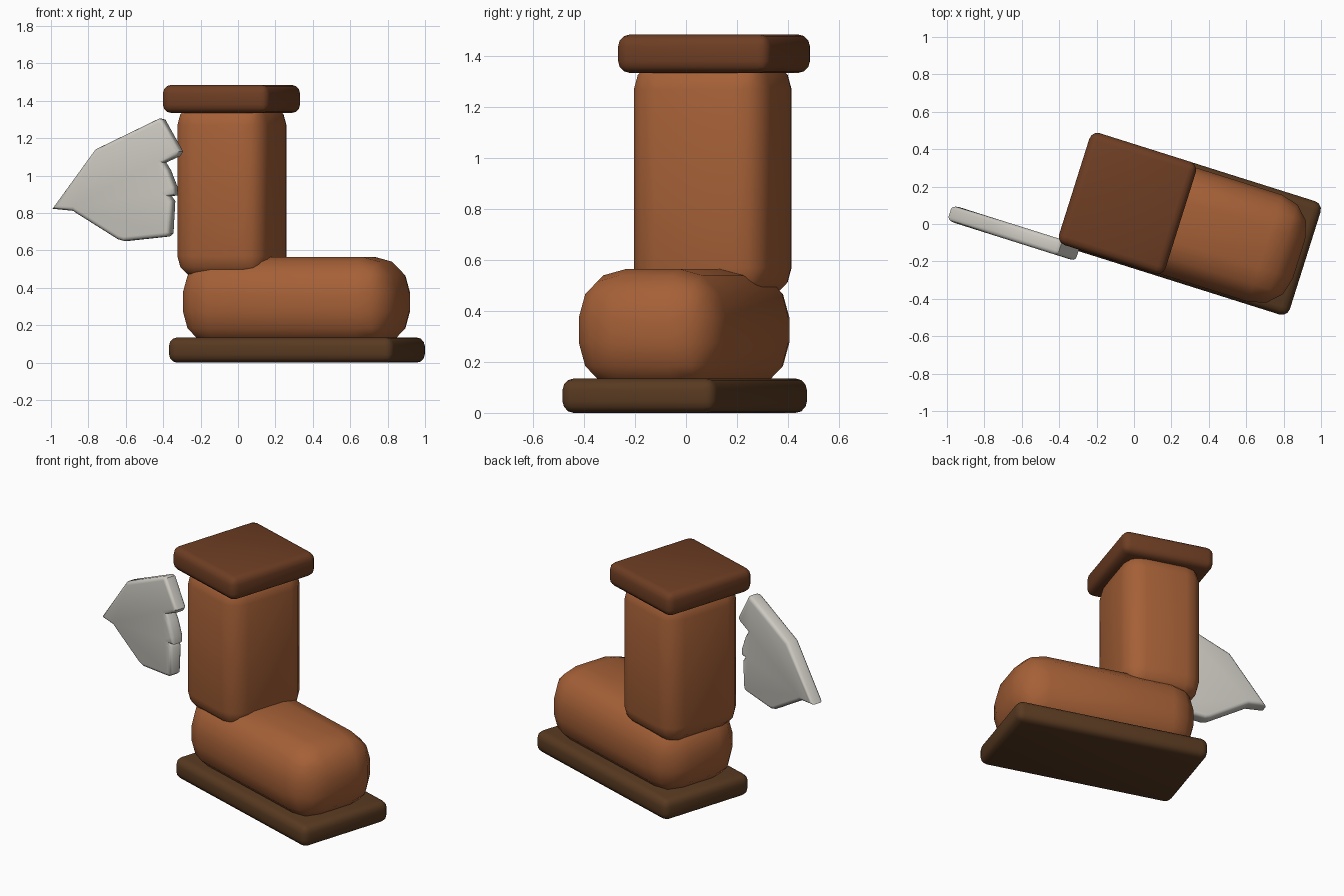
import bpy, bmesh, math
from mathutils import Matrix

if "Cube" in bpy.data.objects:
    bpy.data.objects.remove(bpy.data.objects["Cube"])

TURN = math.radians(-17.5)   # whole boot is turned about z


def material(name, rgb):
    m = bpy.data.materials.new(name)
    m.diffuse_color = (*rgb, 1)
    m.use_nodes = True
    m.node_tree.nodes["Principled BSDF"].inputs["Base Color"].default_value = m.diffuse_color
    return m


LEATHER = material("tan leather", (0.376, 0.117, 0.038))
CUFF = material("brown cuff", (0.156, 0.048, 0.017))
SOLE = material("dark sole", (0.098, 0.042, 0.015))
WING = material("pale grey", (0.60, 0.58, 0.53))


def finish(bm, name, mat, location=(0, 0, 0), angle=40):
    bmesh.ops.recalc_face_normals(bm, faces=bm.faces)
    mesh = bpy.data.meshes.new(name)
    bm.to_mesh(mesh)
    bm.free()
    mesh.materials.append(mat)
    ob = bpy.data.objects.new(name, mesh)
    bpy.context.collection.objects.link(ob)
    ob.location = location
    ob.rotation_euler.z = TURN
    bpy.ops.object.select_all(action='DESELECT')
    bpy.context.view_layer.objects.active = ob
    ob.select_set(True)
    bpy.ops.object.shade_smooth_by_angle(angle=math.radians(angle))
    return ob


def rounded_box(name, mat, centre, size, z0, z1, radius):
    bm = bmesh.new()
    bmesh.ops.create_cube(bm, size=1, matrix=Matrix.Diagonal((*size, z1 - z0, 1)))
    bmesh.ops.bevel(bm, geom=bm.edges[:], offset=radius, segments=3,
                    profile=0.5, affect='EDGES')
    return finish(bm, name, mat, (*centre, (z0 + z1) / 2))


# Boot: sole, foot, shaft and top cuff
rounded_box("sole", SOLE, (0.315, -0.005), (1.26, 0.635), 0.0, 0.135, 0.045)
rounded_box("foot", LEATHER, (0.3125, -0.0075), (1.195, 0.60), 0.085, 0.565, 0.19)
rounded_box("shaft", LEATHER, (-0.0325, 0.105), (0.505, 0.56), 0.45, 1.39, 0.12)
rounded_box("cuff", CUFF, (-0.035, 0.11), (0.597, 0.627), 1.335, 1.485, 0.045)

# Wing: flat feathered plate beside the shaft, outline in x and z
outline = [(-0.985, 0.823), (-0.755, 1.14), (-0.415, 1.305), (-0.395, 1.30),
           (-0.30, 1.13), (-0.315, 1.105), (-0.39, 1.07), (-0.365, 1.03),
           (-0.33, 0.94), (-0.328, 0.895), (-0.36, 0.89), (-0.342, 0.865),
           (-0.352, 0.69), (-0.37, 0.675), (-0.60, 0.65), (-0.635, 0.66),
           (-0.85, 0.795), (-0.875, 0.812)]
Y, HALF = -0.239, 0.044
bm = bmesh.new()
front = bm.faces.new([bm.verts.new(((x - Y * 0.30) / 0.954, Y - HALF, z))
                      for x, z in outline])
new = bmesh.ops.extrude_face_region(bm, geom=[front], use_keep_orig=True)["geom"]
bmesh.ops.translate(bm, vec=(0, 2 * HALF, 0),
                    verts=[g for g in new if isinstance(g, bmesh.types.BMVert)])
bmesh.ops.recalc_face_normals(bm, faces=bm.faces)
rims = [e for e in bm.edges if abs(e.verts[0].co.y - e.verts[1].co.y) < 1e-4]
bmesh.ops.bevel(bm, geom=rims, offset=0.022, segments=3, profile=0.5,
                affect='EDGES', clamp_overlap=False)
finish(bm, "wing", WING)
